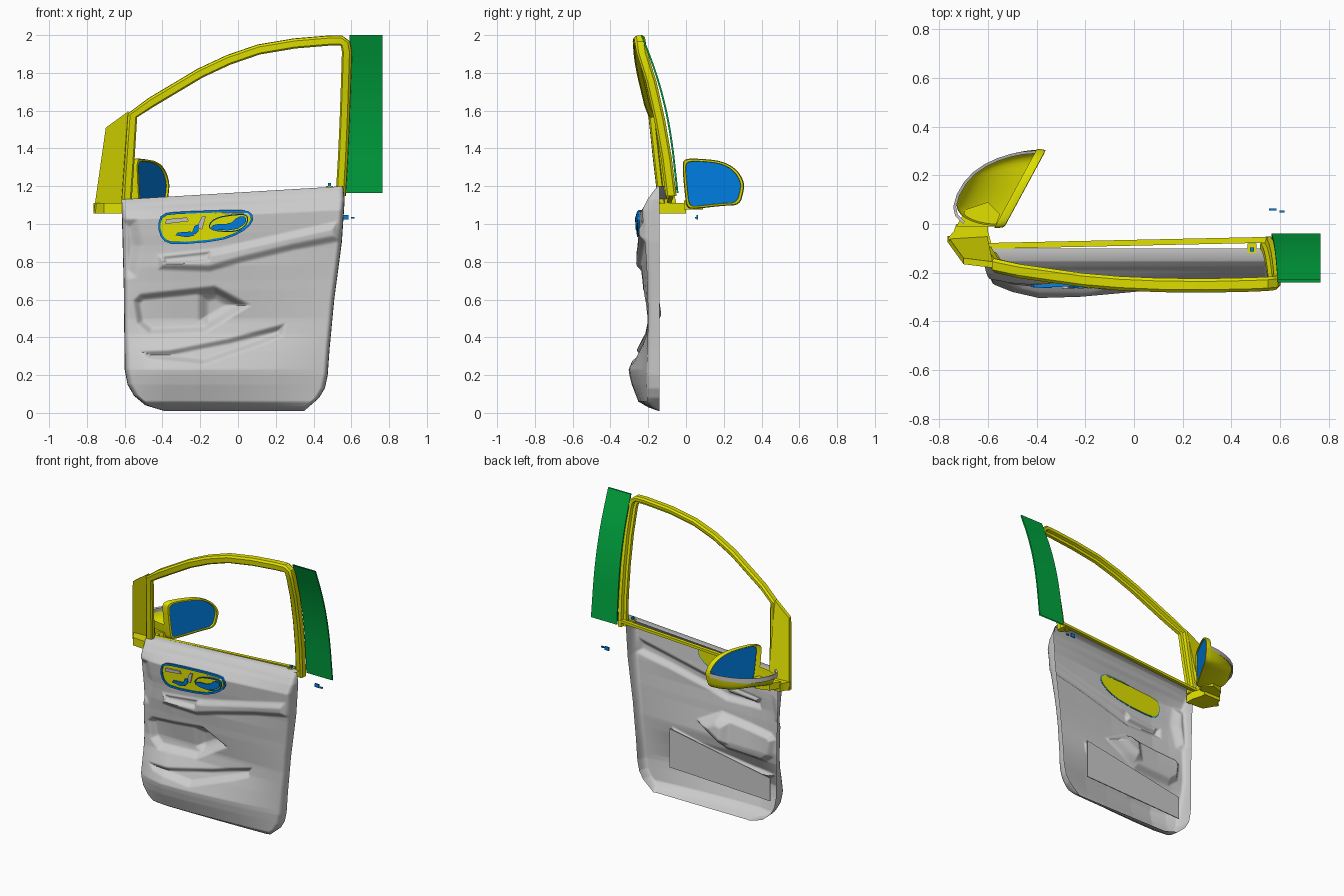
import bpy, bmesh, math
from mathutils import Vector

if "Cube" in bpy.data.objects:
    bpy.data.objects.remove(bpy.data.objects["Cube"])

def material(name, col):
    m = bpy.data.materials.new(name)
    m.diffuse_color = (*col, 1)
    m.use_nodes = True
    m.node_tree.nodes["Principled BSDF"].inputs["Base Color"].default_value = m.diffuse_color
    return m

YELLOW = material("yellow", (.75, .75, .0))
BLUE = material("blue", (.0, .22, .8))
GREEN = material("green", (.0, .38, .05))

def make(name, verts, faces, mat=None, angle=35, cut_z=None):
    bm = bmesh.new()
    vs = [bm.verts.new(v) for v in verts]
    for f in faces:
        bm.faces.new([vs[i] for i in f])
    if cut_z is not None:
        bmesh.ops.bisect_plane(bm, geom=bm.verts[:] + bm.edges[:] + bm.faces[:],
                               plane_co=(0, 0, cut_z), plane_no=(0, 0, 1), clear_outer=True)
    loose = [v for v in bm.verts if not v.link_faces]
    bmesh.ops.delete(bm, geom=loose, context='VERTS')
    bmesh.ops.recalc_face_normals(bm, faces=bm.faces)
    me = bpy.data.meshes.new(name)
    bm.to_mesh(me)
    bm.free()
    ob = bpy.data.objects.new(name, me)
    bpy.context.collection.objects.link(ob)
    if mat:
        me.materials.append(mat)
    bpy.ops.object.select_all(action='DESELECT')
    ob.select_set(True)
    bpy.context.view_layer.objects.active = ob
    bpy.ops.object.shade_smooth_by_angle(angle=math.radians(angle))
    return ob

def loft(name, rings, mat=None, closed=True, caps=False, **kw):
    n = len(rings[0])
    faces = [(k*n+i, k*n+(i+1) % n, (k+1)*n+(i+1) % n, (k+1)*n+i)
             for k in range(len(rings)-1) for i in range(n if closed else n-1)]
    if caps:
        faces += [tuple(range(n)), tuple(range((len(rings)-1)*n, len(rings)*n))]
    return make(name, [p for r in rings for p in r], faces, mat, **kw)

def sweep(name, path, section, axis, mat=None, closed=False):
    """Carry a section (outward, along axis) along a path."""
    path, axis, rings = [Vector(p) for p in path], Vector(axis), []
    m = len(path)
    for i, p in enumerate(path):
        a = path[(i-1) % m] if closed else path[max(i-1, 0)]
        b = path[(i+1) % m] if closed else path[min(i+1, m-1)]
        n = (b-a).cross(axis).normalized()
        rings.append([p + n*s + axis*t for s, t in section])
    if closed:
        rings.append(rings[0])
    return loft(name, rings, mat, caps=not closed)

def chaikin(pts, times=2, closed=True):
    for _ in range(times):
        out = [] if closed else [pts[0]]
        for i in range(len(pts) if closed else len(pts)-1):
            a, b = Vector(pts[i]), Vector(pts[(i+1) % len(pts)])
            out += [a.lerp(b, .25), a.lerp(b, .75)]
        pts = out if closed else out + [pts[-1]]
    return [tuple(p) for p in pts]

def interp(table, t):
    for (a, va), (b, vb) in zip(table, table[1:]):
        if t <= b:
            return va + (vb-va)*max(0, t-a)/(b-a)
    return table[-1][1]

def depth_inside(poly, x, z):
    """Distance to the outline, 0 when outside."""
    if not (min(p[0] for p in poly) < x < max(p[0] for p in poly)
            and min(p[1] for p in poly) < z < max(p[1] for p in poly)):
        return 0
    inside, best = False, 9
    for (ax, az), (bx, bz) in zip(poly, poly[1:] + poly[:1]):
        if (az > z) != (bz > z) and x < ax + (z-az)*(bx-ax)/(bz-az):
            inside = not inside
        dx, dz = bx-ax, bz-az
        t = max(0, min(1, ((x-ax)*dx + (z-az)*dz)/(dx*dx+dz*dz)))
        best = min(best, math.hypot(x-ax-t*dx, z-az-t*dz))
    return best if inside else 0

# Door card: relief surface with a rim turned back
BASE = [(.01, -.145), (.03, -.18), (.06, -.2), (.2, -.21), (.5, -.2), (.7, -.205), (.86, -.215),
        (.95, -.225), (1.05, -.232), (1.1, -.205), (1.14, -.175), (1.165, -.15)]
BULGE_X = [(-.6, .03), (-.5, .07), (-.39, .095), (-.22, .09), (0, .07), (.2, .045), (.45, 0)]
BULGE_Z = [(.01, 0), (.06, .55), (.15, .85), (.23, 1), (.33, .6), (.42, .15), (.5, 0)]
WAIST_X = [(-.6, 0), (-.48, .6), (-.35, 1), (0, .9), (.3, .4), (.5, 0)]
WAIST_Z = [(.48, 0), (.65, .022), (.78, .03), (.9, .02), (1.05, .022), (1.12, 0)]
LEFT = [(.01, -.39), (.04, -.49), (.09, -.55), (.15, -.585), (.23, -.6), (.68, -.605), (1.165, -.617)]
RIGHT = [(.01, .35), (.08, .43), (.13, .46), (.2, .475), (.34, .485), (.6, .51), (.89, .55), (1.1, .565), (1.165, .555)]
CONTROL = chaikin([(-.42, .99), (-.4, 1.05), (-.31, 1.06), (0, 1.07), (.07, 1.06), (.075, 1.01),
                   (.01, .955), (-.1, .915), (-.34, .895), (-.4, .92)], 1)
RELIEF = [  # outline, outward height, ramp width
    ([(-.43, .85), (-.1, .88), (.15, .93), (.53, 1.0), (.55, .89), (.3, .85), (.02, .79), (-.15, .745), (-.43, .76)], .025, .045),
    ([(-.41, .84), (-.13, .865), (-.15, .80), (-.39, .79)], -.025, .025),
    ([(-.56, .6), (-.52, .64), (-.12, .68), (.08, .57), (-.17, .42), (-.47, .41), (-.54, .47)], -.035, .045),
    ([(-.22, .64), (-.11, .67), (.06, .57), (-.15, .45), (-.22, .48)], -.04, .07),
    ([(-.54, .33), (-.36, .34), (-.05, .40), (.26, .48), (.24, .40), (.14, .36), (-.18, .25), (-.47, .28)], -.03, .04),
    ([(-.64, 1.08), (-.52, 1.06), (-.49, .9), (-.53, .72), (-.64, .69)], -.03, .08)]

def front(x, z):
    y = interp(BASE, z) - interp(BULGE_X, x)*interp(BULGE_Z, z) - interp(WAIST_X, x)*interp(WAIST_Z, z)
    for poly, h, ramp in RELIEF:
        t = min(1, depth_inside(poly, x, z)/ramp)
        y -= h*t*t*(3-2*t)
    return y

N, M = 170, 170
us = [0, .002, .005, .01, .018] + [.026 + .948*i/N for i in range(N+1)] + [.982, .99, .995, .998, 1]
zs = [.01, .015, .022, .03, .04, .05] + [.06 + 1.105*i/M for i in range(M+1)]
rows = []
for k, z in enumerate(zs + [1.165]):
    xl, xr = interp(LEFT, z), interp(RIGHT, z)
    row = []
    for u in us:
        x = xl + (xr-xl)*u
        e = math.sqrt(max(0, 1 - (1-min(1, min(x-xl, xr-x)/.025))**2))
        y = -.14 + (front(x, z) + .14)*e if k < len(zs) else -.1
        row.append((x, y, z + .035*(2*u-1)*(z/1.165)**3))
    rows.append(row)
w = len(us)
faces = []
for k in range(len(rows)-1):
    for i in range(w-1):
        x, _, z = rows[k][i]
        if depth_inside(CONTROL, x, z) < .015:
            faces.append((k*w+i, k*w+i+1, (k+1)*w+i+1, (k+1)*w+i))
make("door_card", [p for r in rows for p in r], faces, angle=50)

# Back wall of the lower pocket
loft("pocket_back", [[(x, y, z) for x, z in ((.25, .47), (.25, .2), (-.53, .17), (-.53, .33))]
                     for y in (-.18, -.174)], caps=True)

# Control plate with its trim ring and switches
def plate(name, outline, off, mat=None):
    loft(name, [[(x, front(x, z)-off+d, z) for x, z in outline] for d in (0, .008)], mat, caps=True)

plate("control_plate", CONTROL, .004, YELLOW)
SQUARE = [(.006, -.008), (.006, .006), (-.006, .006), (-.006, -.008)]
sweep("control_trim", [(x, front(x, z)-.004, z) for x, z in CONTROL], SQUARE, (0, 1, 0), BLUE, True)
plate("button_strip", [(-.385, 1.0), (-.38, 1.025), (-.27, 1.035), (-.26, 1.015)], .012)
plate("memory_buttons", [(-.22, .98), (-.19, 1.04), (-.17, 1.04), (-.19, .97)], .012)
plate("seat_cushion_switch", [(-.33, .94), (-.32, .955), (-.25, .96), (-.23, .94), (-.27, .93)], .016, BLUE)
plate("seat_back_switch", [(-.245, .95), (-.23, .99), (-.205, 1.0), (-.21, .96), (-.225, .945)], .016, BLUE)
plate("door_handle", chaikin([(-.15, .97), (-.13, 1.0), (-.04, 1.0), (.0, 1.04), (.045, 1.04), (.04, 1.0), (-.02, .965)], 1), .02, BLUE)
sweep("handle_bezel", [(x, front(x, z)-.008, z) for x, z in
      chaikin([(-.165, .97), (-.13, 1.03), (-.02, 1.05), (.055, 1.05), (.045, .99), (-.02, .955)], 2)],
      [(.003, -.006), (.003, .004), (-.003, .004), (-.003, -.006)], (0, 1, 0), BLUE, True)

# Window frame
path = [(-.592, -.12, 1.11), (-.575, -.148, 1.35), (-.56, -.172, 1.575), (-.46, -.195, 1.645), (-.2, -.232, 1.8),
        (-.05, -.245, 1.87), (.11, -.252, 1.925), (.3, -.254, 1.957), (.48, -.25, 1.972), (.545, -.247, 1.973),
        (.57, -.243, 1.955), (.578, -.235, 1.91), (.573, -.185, 1.75), (.566, -.14, 1.55), (.557, -.105, 1.35), (.545, -.08, 1.15)]
sweep("window_frame", path, [(-.02, -.026), (.012, -.028), (.024, -.016), (.026, .018), (.016, .03),
                             (-.004, .028), (-.01, .008), (-.026, .004), (-.028, -.018)], (0, 1, 0), YELLOW)
sweep("window_sill", [(-.6, -.09, 1.125), (.55, -.065, 1.19)],
      [(-.012, -.012), (.006, -.012), (.006, .012), (-.012, .012)], (0, 1, 0), YELLOW)

# Curved pillar cover behind the window
edge = chaikin([(-.23, 2.0), (-.14, 1.765), (-.077, 1.5), (-.04, 1.165)], 3, False)
loft("pillar_cover", [[(x - (.03*(2-z) if x < .7 else 0), y+d, z) for y, z in edge] for x, d in
     ((.59, -.01), (.59, 0), (.765, 0), (.765, -.01), (.59, -.01))], GREEN, closed=False)

# Front quarter panel and mirror foot
quarter = [(-.765, -.05, 1.055), (-.70, -.14, 1.51), (-.58, -.155, 1.597), (-.605, -.04, 1.055)]
loft("quarter_panel", [[(x, y-d, z) for x, y, z in quarter] for d in (0, .025)], YELLOW, caps=True)

def prism(name, plan, z0, z1, mat=None):
    loft(name, [[(x, y, z) for x, y in plan] for z in (z0, z1)], mat, caps=True)

prism("mirror_foot", [(-.765, -.06), (-.71, -.15), (-.58, -.16), (-.58, -.1), (-.6, -.03), (-.6, 0),
                      (-.73, 0), (-.74, -.03)], 1.055, 1.11, YELLOW)
prism("mirror_arm", [(-.73, -.01), (-.69, .06), (-.6, .09), (-.55, .04), (-.57, -.01)], 1.078, 1.125, YELLOW)

# Door mirror: rim, glass, lower bowl, indicator strip
outline = chaikin([(-.02, 1.31), (-.01, 1.345), (.06, 1.347), (.19, 1.335), (.27, 1.29), (.31, 1.22),
                   (.305, 1.17), (.285, 1.10), (.2, 1.097), (.05, 1.08), (.005, 1.082), (-.005, 1.14)])

def ring(s, dx):
    pts = [(.135+(y-.135)*s, 1.215+(z-1.215)*s) for y, z in outline]
    return [(-.535 + .54*y + dx, y, z) for y, z in pts]

loft("mirror_rim", [ring(.87, -.012), ring(.9, .01), ring(.97, .008), ring(1, -.015), ring(.99, -.03)], YELLOW)
loft("mirror_glass", [ring(.89, 0), ring(.89, -.01)], BLUE, caps=True)

def bowl(s):
    return -.25*math.sqrt(max(0, 1-abs(s)**2.5))

loft("mirror_bowl", [ring(s, bowl(s)) for s in (1, .99, .96, .92, .86, .78, .68, .55, .4, .2, .02)], YELLOW, cut_z=1.185)
strip = []
for s in (-.8, -.6, -.4, -.1, .2, .45, .65, .8, .9, .96, 1):
    y = .135 + .163*s
    strip.append((-.537 + .54*y + bowl(s), y, 1.195))
sweep("indicator_strip", strip, [(-.006, -.016), (.006, -.012), (.006, .012), (-.006, .016)], (0, 0, 1))

# Small latch parts
def box(name, c, h, mat=None):
    x, y, z = c
    prism(name, [(x-h[0], y-h[1]), (x+h[0], y-h[1]), (x+h[0], y+h[1]), (x-h[0], y+h[1])], z-h[2], z+h[2], mat)

box("latch_body", (.57, .06, 1.035), (.016, .004, .012), BLUE)
box("latch_pin", (.608, .052, 1.033), (.01, .004, .005), BLUE)
box("lock_bracket", (.485, -.1, 1.19), (.018, .02, .01), YELLOW)
box("lock_knob", (.485, -.105, 1.205), (.008, .008, .012), BLUE)
